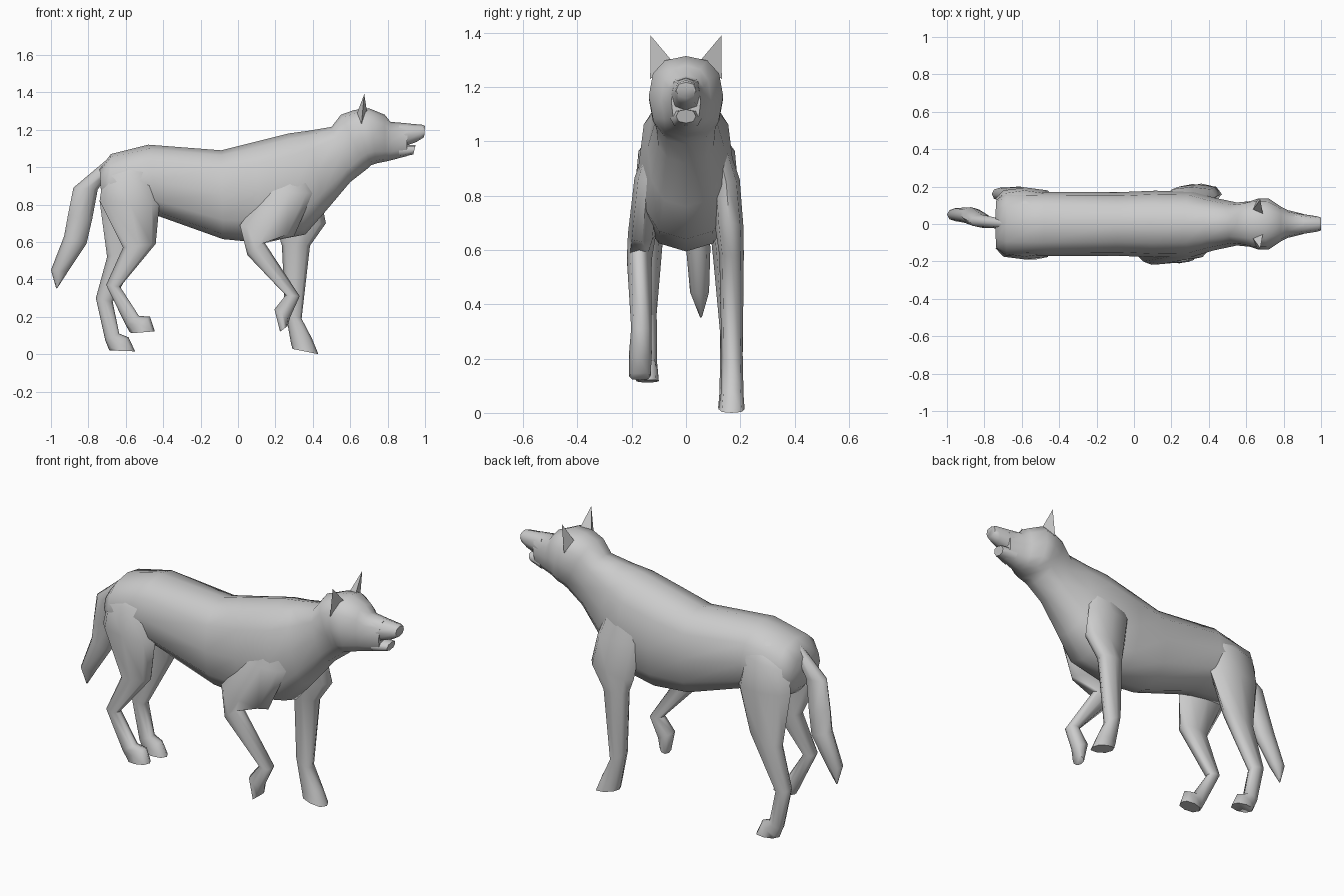
import bpy, bmesh
from math import cos, sin, pi, radians, copysign


def finish(bm, name, angle=60):
    bmesh.ops.recalc_face_normals(bm, faces=bm.faces)
    me = bpy.data.meshes.new(name)
    bm.to_mesh(me)
    bm.free()
    ob = bpy.data.objects.new(name, me)
    bpy.context.collection.objects.link(ob)
    bpy.ops.object.select_all(action='DESELECT')
    bpy.context.view_layer.objects.active = ob
    ob.select_set(True)
    bpy.ops.object.shade_smooth_by_angle(angle=radians(angle))
    return ob


def loft(name, rings, n=8, power=1.0):
    """Each ring: edge point A (x, z), edge point B (x, z), centre y, half width."""
    bm = bmesh.new()
    loops = []
    for xa, za, xb, zb, y, w in rings:
        loop = []
        for i in range(n):
            a = 2 * pi * i / n
            c, s = (copysign(abs(v) ** power, v) for v in (cos(a), sin(a)))
            t = (1 - c) / 2
            loop.append(bm.verts.new((xa + (xb - xa) * t, y + w * s, za + (zb - za) * t)))
        loops.append(loop)
    for p, q in zip(loops, loops[1:]):
        for i in range(n):
            j = (i + 1) % n
            bm.faces.new((p[i], p[j], q[j], q[i]))
    bm.faces.new(loops[0])
    bm.faces.new(loops[-1])
    return finish(bm, name)


# Torso, neck, skull and closed part of the snout (A = back line, B = belly line)
loft("body", [
    (-0.74, 0.99, -0.73, 0.82, 0, 0.13),
    (-0.68, 1.07, -0.69, 0.77, 0, 0.168),
    (-0.48, 1.12, -0.43, 0.74, 0, 0.172),
    (-0.09, 1.09, -0.08, 0.615, 0, 0.17),
    (0.09, 1.135, 0.13, 0.595, 0, 0.178),
    (0.27, 1.18, 0.36, 0.64, 0, 0.175),
    (0.38, 1.195, 0.465, 0.76, 0, 0.142),
    (0.50, 1.215, 0.60, 0.92, 0, 0.115),
    (0.55, 1.28, 0.69, 0.99, 0, 0.122),
    (0.62, 1.305, 0.71, 1.01, 0, 0.137),
    (0.70, 1.315, 0.74, 1.02, 0, 0.137),
    (0.785, 1.28, 0.79, 1.03, 0, 0.092),
    (0.815, 1.242, 0.83, 1.04, 0, 0.074),
    (0.91, 1.234, 0.90, 1.058, 0, 0.054),
], n=12, power=0.82)

# Nose end and chin, leaving a small open notch for the mouth
loft("nose", [
    (0.86, 1.238, 0.86, 1.10, 0, 0.06),
    (0.99, 1.226, 0.955, 1.135, 0, 0.042),
    (1.00, 1.218, 0.995, 1.16, 0, 0.036),
], power=0.8)
loft("chin", [
    (0.86, 1.12, 0.86, 1.05, 0, 0.058),
    (0.95, 1.118, 0.937, 1.068, 0, 0.036),
], power=0.8)

# Thin ears, mirrored left and right
for side, label in ((-1, "right"), (1, "left")):
    bm = bmesh.new()
    tip = bm.verts.new((0.675, side * 0.13, 1.39))
    base = [bm.verts.new((x, side * y, z)) for x, y, z in
            ((0.69, 0.05, 1.295), (0.635, 0.075, 1.285), (0.66, 0.132, 1.23))]
    for i in range(3):
        bm.faces.new((base[i], base[(i + 1) % 3], tip))
    bm.faces.new(base)
    finish(bm, label + "_ear")

# Hanging tail
loft("tail", [
    (-0.69, 1.05, -0.70, 0.95, 0, 0.025),
    (-0.88, 0.89, -0.75, 0.88, 0.015, 0.035),
    (-0.91, 0.74, -0.78, 0.72, 0.03, 0.042),
    (-0.93, 0.63, -0.81, 0.59, 0.045, 0.045),
    (-1.00, 0.45, -0.91, 0.44, 0.05, 0.035),
    (-0.972, 0.352, -0.965, 0.355, 0.055, 0.004),
])

# Lifted front leg, near side (A = front edge, B = rear edge)
loft("right_front_leg", [
    (0.36, 1.10, 0.22, 1.10, -0.08, 0.03),
    (0.40, 0.86, 0.15, 0.87, -0.14, 0.05),
    (0.30, 0.63, 0.01, 0.69, -0.162, 0.052),
    (0.14, 0.60, 0.05, 0.53, -0.172, 0.046),
    (0.33, 0.31, 0.255, 0.315, -0.165, 0.037),
    (0.28, 0.20, 0.195, 0.24, -0.168, 0.042),
    (0.265, 0.15, 0.225, 0.12, -0.17, 0.04),
], power=0.9)

# Standing front leg, far side
loft("left_front_leg", [
    (0.36, 1.12, 0.24, 1.12, 0.08, 0.03),
    (0.44, 0.85, 0.17, 0.87, 0.148, 0.05),
    (0.47, 0.70, 0.21, 0.66, 0.16, 0.052),
    (0.385, 0.58, 0.235, 0.58, 0.168, 0.045),
    (0.34, 0.19, 0.25, 0.24, 0.17, 0.039),
    (0.395, 0.085, 0.285, 0.05, 0.17, 0.042),
    (0.43, 0.0, 0.292, 0.028, 0.168, 0.048),
], power=0.8)

# Hind legs
loft("right_hind_leg", [
    (-0.48, 1.09, -0.68, 1.04, -0.05, 0.05),
    (-0.45, 0.98, -0.72, 0.95, -0.115, 0.06),
    (-0.42, 0.80, -0.74, 0.82, -0.13, 0.06),
    (-0.44, 0.59, -0.615, 0.57, -0.14, 0.05),
    (-0.63, 0.36, -0.705, 0.37, -0.142, 0.034),
    (-0.53, 0.205, -0.60, 0.155, -0.142, 0.036),
    (-0.47, 0.20, -0.58, 0.12, -0.142, 0.038),
    (-0.445, 0.122, -0.57, 0.112, -0.142, 0.042),
], power=0.85)
loft("left_hind_leg", [
    (-0.48, 1.09, -0.68, 1.04, 0.06, 0.05),
    (-0.45, 0.98, -0.72, 0.95, 0.12, 0.06),
    (-0.42, 0.80, -0.74, 0.82, 0.135, 0.06),
    (-0.50, 0.58, -0.70, 0.52, 0.15, 0.048),
    (-0.67, 0.28, -0.76, 0.30, 0.16, 0.034),
    (-0.635, 0.11, -0.71, 0.075, 0.16, 0.036),
    (-0.585, 0.09, -0.69, 0.025, 0.16, 0.038),
    (-0.55, 0.015, -0.685, 0.02, 0.16, 0.042),
], power=0.85)
